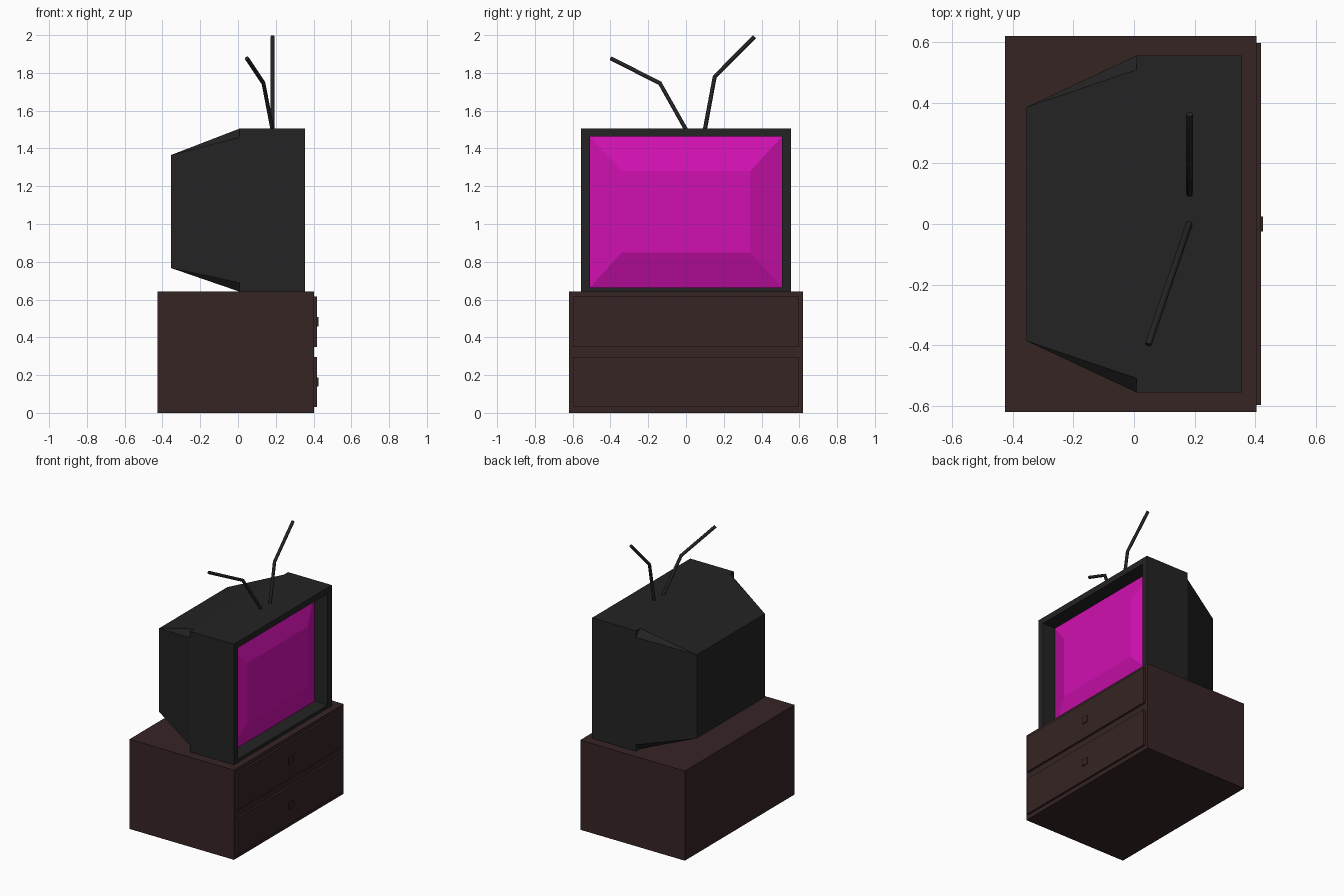
import bpy, bmesh
from mathutils import Vector

if "Cube" in bpy.data.objects:
    bpy.data.objects.remove(bpy.data.objects["Cube"])


def material(name, rgb):
    m = bpy.data.materials.new(name)
    m.diffuse_color = (*rgb, 1)
    m.use_nodes = True
    m.node_tree.nodes["Principled BSDF"].inputs["Base Color"].default_value = m.diffuse_color
    return m


BLACK = material("black plastic", (0.017, 0.017, 0.017))
BROWN = material("dark brown wood", (0.038, 0.018, 0.018))
MAGENTA = material("magenta screen", (0.64, 0.005, 0.44))


def finish(name, bm, mat):
    bmesh.ops.recalc_face_normals(bm, faces=bm.faces)
    me = bpy.data.meshes.new(name)
    bm.to_mesh(me)
    bm.free()
    me.materials.append(mat)
    ob = bpy.data.objects.new(name, me)
    bpy.context.collection.objects.link(ob)
    return ob


def box(name, lo, hi, mat):
    bm = bmesh.new()
    bmesh.ops.create_cube(bm, size=1)
    lo, hi = Vector(lo), Vector(hi)
    for v in bm.verts:
        v.co = (lo + hi) / 2 + v.co * (hi - lo)
    return finish(name, bm, mat)


def rect(bm, x, y, z0, z1):
    """Four corners in the plane of constant x, in order round the loop."""
    return [bm.verts.new((x, a, b)) for a, b in ((-y, z0), (y, z0), (y, z1), (-y, z1))]


def bridge(bm, a, b):
    for k in range(4):
        n = (k + 1) % 4
        bm.faces.new((a[k], a[n], b[n], b[k]))


# Cabinet with two drawers and knobs
box("cabinet", (-0.425, -0.62, 0), (0.403, 0.62, 0.642), BROWN)
for label, z in (("lower", 0.03), ("upper", 0.35)):
    box(label + "_drawer", (0.40, -0.597, z), (0.418, 0.597, z + 0.265), BROWN)
    zc = z + 0.1325
    box(label + "_knob", (0.415, -0.024, zc - 0.024), (0.425, 0.024, zc + 0.024), BROWN)

# Television shell: frame, recess, square front half, tapered back half
bm = bmesh.new()
front = rect(bm, 0.355, 0.555, 0.642, 1.505)
opening = rect(bm, 0.355, 0.508, 0.665, 1.462)
recess = rect(bm, 0.25, 0.508, 0.665, 1.462)
middle = rect(bm, 0.008, 0.555, 0.642, 1.505)
back = rect(bm, -0.355, 0.385, 0.767, 1.365)
bridge(bm, front, opening)
bridge(bm, opening, recess)
bm.faces.new(back)
# clipped corners of the tapered half
cut = 0.047
before, after = [], []
for k in range(4):
    c = middle[k].co
    for store, other in ((before, middle[k - 1].co), (after, middle[(k + 1) % 4].co)):
        store.append(bm.verts.new(c + (other - c).normalized() * cut))
for k in range(4):
    n = (k + 1) % 4
    bm.faces.new((front[k], front[n], middle[n], before[n], after[k], middle[k]))
    bm.faces.new((after[k], before[n], back[n], back[k]))
    bm.faces.new((before[k], after[k], back[k]))
    bm.faces.new((middle[k], after[k], before[k]))
finish("television_shell", bm, BLACK)

# Bulging screen
bm = bmesh.new()
edge = rect(bm, 0.252, 0.508, 0.665, 1.462)
inner = rect(bm, 0.315, 0.34, 0.85, 1.28)
bridge(bm, edge, inner)
bm.faces.new(inner)
bm.faces.new(edge)
finish("screen", bm, MAGENTA)


# Bent antenna rods
def rod(name, points, radius=0.011):
    cu = bpy.data.curves.new(name, 'CURVE')
    cu.dimensions = '3D'
    cu.bevel_depth = radius
    cu.bevel_resolution = 2
    cu.use_fill_caps = True
    sp = cu.splines.new('POLY')
    sp.points.add(len(points) - 1)
    for p, co in zip(sp.points, points):
        p.co = (*co, 1)
    cu.materials.append(BLACK)
    ob = bpy.data.objects.new(name, cu)
    bpy.context.collection.objects.link(ob)


rod("left_antenna", [(0.182, 0, 1.50), (0.135, -0.138, 1.745), (0.047, -0.398, 1.877)])
rod("right_antenna", [(0.183, 0.10, 1.50), (0.183, 0.152, 1.78), (0.183, 0.362, 1.991)])
